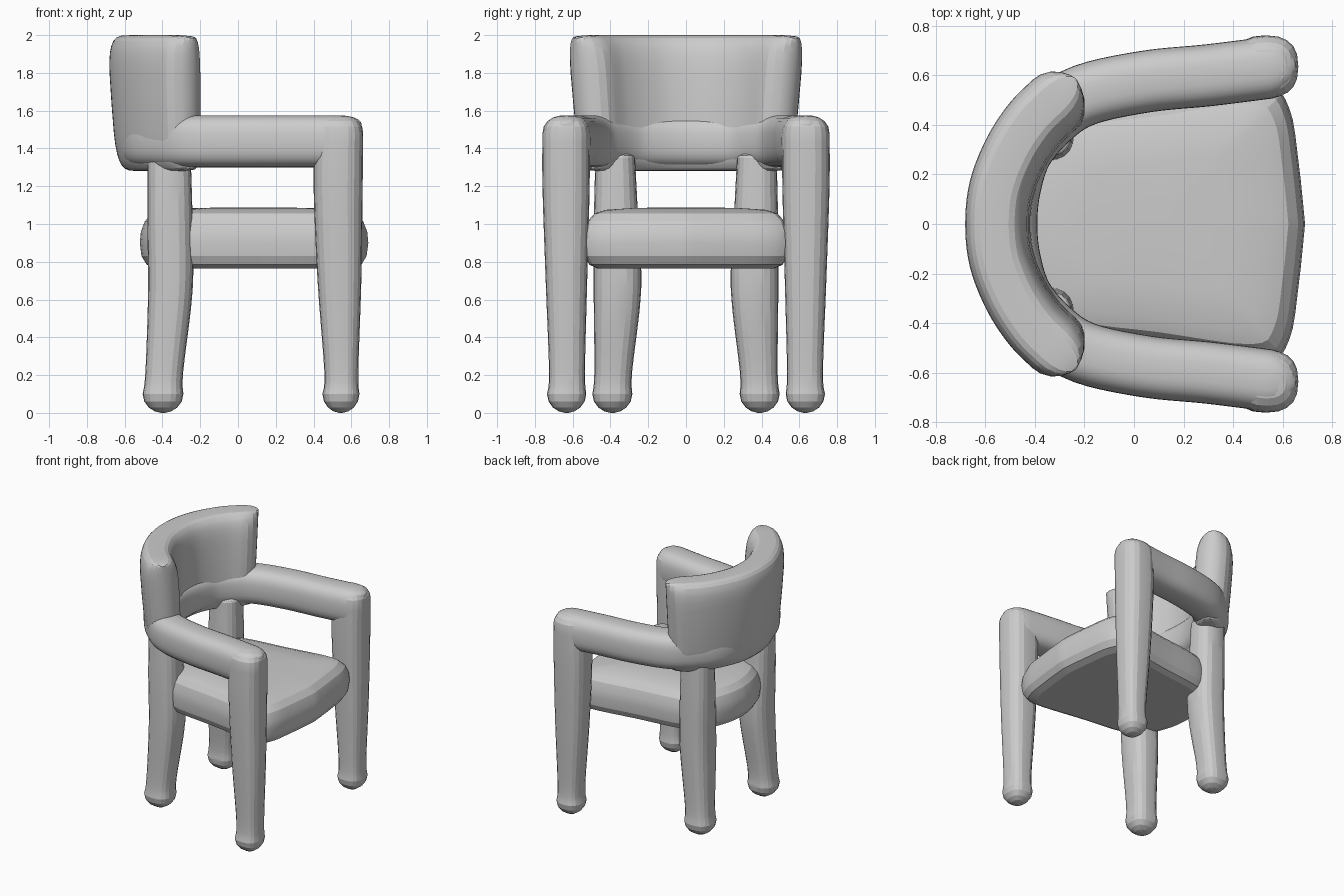
import bpy, bmesh
from math import cos, sin, pi, sqrt
from mathutils import Vector

if "Cube" in bpy.data.objects:
    bpy.data.objects.remove(bpy.data.objects["Cube"], do_unlink=True)

GREY = (0.6, 0.6, 0.6, 1)
mat = bpy.data.materials.new("soft grey")
mat.use_nodes = True
mat.diffuse_color = GREY
mat.node_tree.nodes["Principled BSDF"].inputs["Base Color"].default_value = GREY


def loft(name, rings):
    """Skin a list of equal closed rings and close both ends."""
    bm = bmesh.new()
    loops = [[bm.verts.new(p) for p in ring] for ring in rings]
    n = len(loops[0])
    for a, b in zip(loops, loops[1:]):
        for i in range(n):
            j = (i + 1) % n
            bm.faces.new((a[i], a[j], b[j], b[i]))
    bm.faces.new(loops[0])
    bm.faces.new(loops[-1])
    bmesh.ops.recalc_face_normals(bm, faces=bm.faces)
    me = bpy.data.meshes.new(name)
    bm.to_mesh(me)
    bm.free()
    me.materials.append(mat)
    ob = bpy.data.objects.new(name, me)
    bpy.context.collection.objects.link(ob)
    bpy.ops.object.select_all(action='DESELECT')
    ob.select_set(True)
    bpy.context.view_layer.objects.active = ob
    bpy.ops.object.shade_smooth_by_angle(angle=0.3)
    return ob


def section(center, u, v, power, n=24):
    """Rounded rectangle ring spanned by the half-axes u and v."""
    pts = []
    for k in range(n):
        c, s = cos(2 * pi * k / n), sin(2 * pi * k / n)
        cu = abs(c) ** (2 / power) * (1 if c > 0 else -1)
        sv = abs(s) ** (2 / power) * (1 if s > 0 else -1)
        pts.append(Vector(center) + u * cu + v * sv)
    return pts


def smooth(points, steps=5):
    """Catmull-Rom interpolation through tuples of any length."""
    p = [points[0]] + list(points) + [points[-1]]
    out = []
    for i in range(1, len(p) - 2):
        for k in range(steps):
            t = k / steps
            out.append(tuple(
                0.5 * (2 * b + (c - a) * t + (2 * a - 5 * b + 4 * c - d) * t * t
                       + (3 * b - a - 3 * c + d) * t ** 3)
                for a, b, c, d in zip(p[i - 1], p[i], p[i + 1], p[i + 2])))
    return out + [tuple(points[-1])]


def leg(name, stations, side, top_round):
    """Stations: z, x, y, half width x, half width y."""
    st = smooth(stations, 4)
    rings = []
    top = st[-1][0]
    for z, x, y, rx, ry in st:
        rings.append((z, x, y, rx, ry))
    z, x, y, rx, ry = rings[0]
    foot = [(z - 0.1 * sin(a), x, y, rx * cos(a), ry * cos(a)) for a in (1.45, 1.15, 0.8, 0.4)]
    z, x, y, rx, ry = rings[-1]
    head = [(z + top_round * sin(a), x, y, rx * (0.4 + 0.6 * cos(a)), ry * (0.3 + 0.7 * cos(a)))
            for a in (0.4, 0.8, 1.2, 1.55)]
    loft(name, [section((x, y * side, z), Vector((rx, 0, 0)), Vector((0, ry, 0)), 2.5, 20)
                for z, x, y, rx, ry in foot + rings + head])


FRONT_LEG = [(0.1, 0.545, 0.632, 0.098, 0.104), (0.22, 0.547, 0.63, 0.09, 0.095),
             (0.7, 0.537, 0.633, 0.116, 0.11), (1.2, 0.53, 0.635, 0.13, 0.125),
             (1.48, 0.535, 0.635, 0.128, 0.125)]
BACK_LEG = [(0.1, -0.397, 0.39, 0.108, 0.106), (0.22, -0.39, 0.385, 0.1, 0.1),
            (0.65, -0.358, 0.363, 0.118, 0.126), (1.0, -0.36, 0.37, 0.12, 0.118),
            (1.35, -0.365, 0.375, 0.115, 0.105)]
for side, label in ((1, "left"), (-1, "right")):
    leg("front_leg_" + label, FRONT_LEG, side, 0.09)
    leg("back_leg_" + label, BACK_LEG, side, 0.03)


def sweep(name, half_path, half_thick, z0, z1, lean, power, cap, shrink):
    """Sweep an upright section along a path mirrored across y = 0.
    lean moves the top outward; the ends are rounded over length cap."""
    path = [(x, -y) for x, y in half_path[:0:-1]] + list(half_path)
    pts = [Vector((x, y, 0)) for x, y in smooth(path, 5)]
    # Replace the straight ends with a rounded run of rings
    first, last = (pts[0] - pts[1]).normalized(), (pts[-1] - pts[-2]).normalized()
    steps = (0.3, 0.6, 0.82, 0.94, 0.995)
    pre = [(pts[0] + first * cap * t, sqrt(1 - t * t)) for t in reversed(steps)]
    post = [(pts[-1] + last * cap * t, sqrt(1 - t * t)) for t in steps]
    run = pre + [(p, 1.0) for p in pts] + post
    mid, half = (z0 + z1) / 2, (z1 - z0) / 2
    rings = []
    for i, (p, f) in enumerate(run):
        d = run[min(i + 1, len(run) - 1)][0] - run[max(i - 1, 0)][0]
        out = Vector((-d.y, d.x, 0)).normalized()
        h = half * (1 - shrink + shrink * f)
        ring = section((p.x, p.y, mid), out * half_thick * f, Vector((0, 0, h)), power, 32)
        for q in ring:
            k = 1 + lean * (q.z - mid) / half
            q.x = -0.2 + (q.x + 0.2) * k
            q.y *= k
        rings.append(ring)
    loft(name, rings)


# Armrests running round behind the seat as one rail
RAIL = [(-0.515, 0), (-0.5, 0.15), (-0.45, 0.3), (-0.34, 0.43), (-0.2, 0.52),
        (0.05, 0.575), (0.3, 0.6), (0.54, 0.63)]
sweep("arm_rail", RAIL, 0.125, 1.3, 1.575, 0, 2.8, 0.115, 0.35)

# Tall curved backrest leaning outwards
BACK = [(-0.545, 0), (-0.53, 0.14), (-0.475, 0.28), (-0.4, 0.395), (-0.32, 0.475)]
sweep("backrest", BACK, 0.125, 1.28, 2.0, 0.055, 4, 0.12, 0.05)

# Cushioned seat, bowed at the front and rounded at the back
HALF = [(0.69, 0), (0.665, 0.24), (0.625, 0.47), (0.52, 0.545), (0.1, 0.49),
        (-0.28, 0.435), (-0.43, 0.31), (-0.5, 0.15), (-0.52, 0)]
outline = smooth(HALF, 4)
outline += [(x, -y) for x, y in outline[-2:0:-1]]
LAYERS = [(0.765, 0.3), (0.765, 0.86), (0.785, 0.94), (0.83, 0.985), (0.9, 1),
          (0.96, 0.99), (1.015, 0.955), (1.055, 0.89), (1.075, 0.78), (1.085, 0.5), (1.088, 0.15)]
loft("seat", [[(0.08 + (x - 0.08) * s, y * s, z) for x, y in outline] for z, s in LAYERS])
